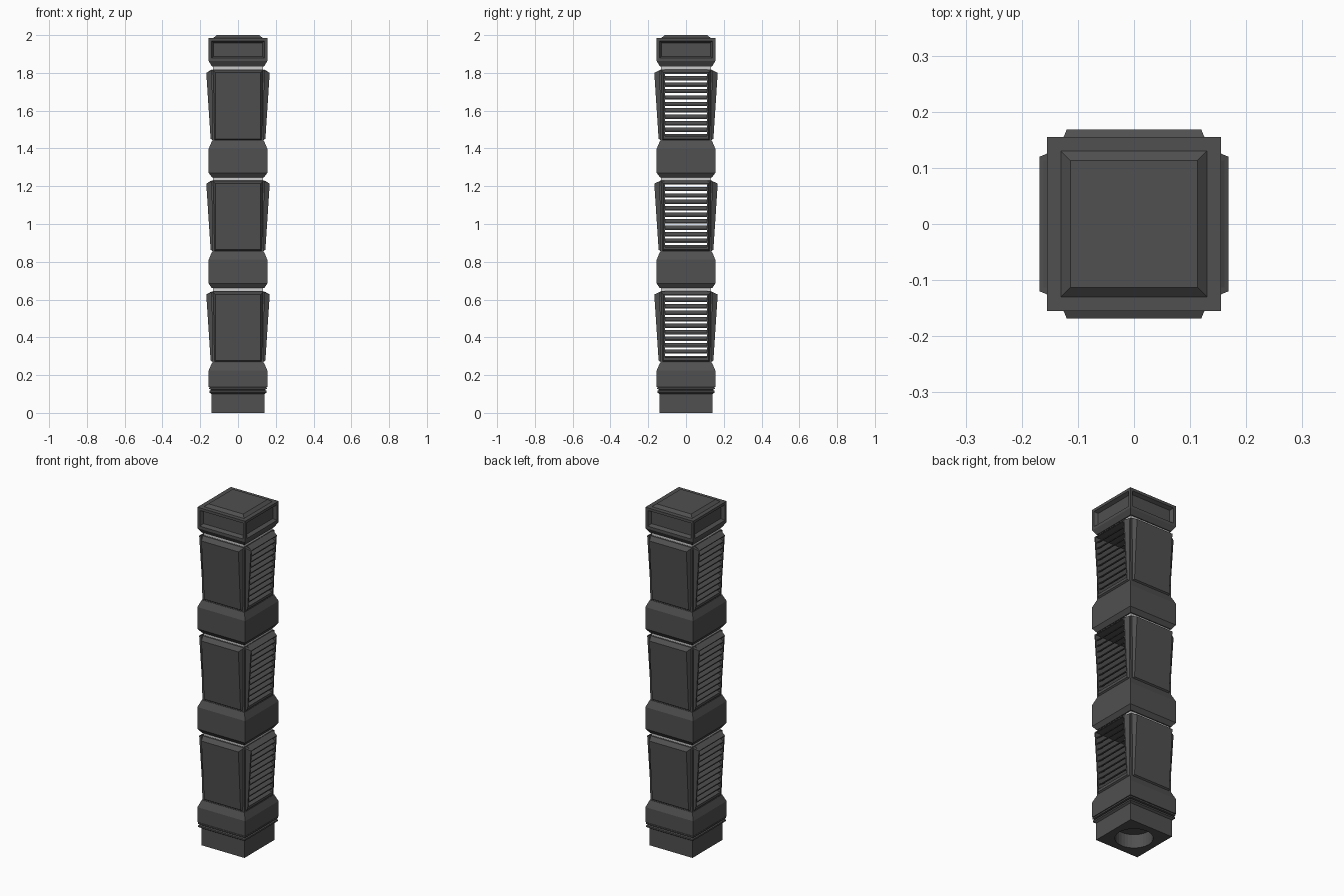
import bpy, bmesh, math
from mathutils import Matrix, Vector

if "Cube" in bpy.data.objects:
    bpy.data.objects.remove(bpy.data.objects["Cube"])


def material(name, v):
    m = bpy.data.materials.new(name)
    m.diffuse_color = (v, v, v, 1)
    m.use_nodes = True
    m.node_tree.nodes["Principled BSDF"].inputs["Base Color"].default_value = m.diffuse_color
    return m


DARK = material("dark_metal", 0.08)
LIGHT = material("pale_strip", 0.75)


def finish(name, bm, mat=DARK):
    bmesh.ops.recalc_face_normals(bm, faces=bm.faces)
    me = bpy.data.meshes.new(name)
    bm.to_mesh(me)
    bm.free()
    ob = bpy.data.objects.new(name, me)
    bpy.context.collection.objects.link(ob)
    me.materials.append(mat)
    return ob


def loft(rings):
    """Skin a list of four-corner rings and cap both ends."""
    bm = bmesh.new()
    vs = [[bm.verts.new(p) for p in r] for r in rings]
    for a, b in zip(vs, vs[1:]):
        for i in range(4):
            j = (i + 1) % 4
            bm.faces.new((a[i], a[j], b[j], b[i]))
    bm.faces.new(vs[0][::-1])
    bm.faces.new(vs[-1])
    return bm


def square_stack(profile):
    """Square column from (half width, z) pairs."""
    return loft([[(-h, -h, z), (h, -h, z), (h, h, z), (-h, h, z)] for h, z in profile])


def box(x, y, z0, z1):
    return loft([[(-x, -y, z), (x, -y, z), (x, y, z), (-x, y, z)] for z in (z0, z1)])


def cut(ob, cutter):
    cutter.hide_render = True
    cutter.hide_viewport = True
    cutter.display_type = 'WIRE'
    m = ob.modifiers.new("cut", 'BOOLEAN')
    m.object = cutter
    m.operation = 'DIFFERENCE'
    m.solver = 'EXACT'


def panel(name, z, angle):
    """Panel leaning outwards to the top, with chamfered borders."""
    inner = [(-.13, -.13, z - .385), (.13, -.13, z - .385), (.136, -.13, z - .008), (-.136, -.13, z - .008)]
    outer = [(-.118, -.145, z - .375), (.118, -.145, z - .375), (.12, -.168, z - .025), (-.12, -.168, z - .025)]
    bm = loft([inner, outer])
    bm.transform(Matrix.Rotation(angle, 4, 'Z'))
    return finish(name, bm)


# foot with stepped collar and round socket underneath
foot = finish("foot", square_stack([(.14, 0), (.14, .1), (.152, .108), (.152, .117), (.144, .12),
                                    (.144, .124), (.153, .126), (.153, .134), (.14, .14)]))
bm = bmesh.new()
bmesh.ops.create_cone(bm, cap_ends=True, segments=32, radius1=.1, radius2=.1, depth=.16)
cut(foot, finish("socket_cutter", bm))

STEP = .587
for k in range(3):
    top = .652 + k * STEP              # height of the pale strip
    z0 = top - STEP
    tag = f"_{k + 1}"
    # collar block
    low = [(.155, .137)] if k == 0 else [(.138, z0 + .008), (.155, z0 + .032)]
    finish("collar" + tag, square_stack(low + [(.155, z0 + .16), (.138, z0 + .2)]))
    # hollow shaft, open on both louvred sides
    shaft = finish("shaft" + tag, square_stack([(.136, z0 + .195), (.14, top - .02), (.134, top - .007)]))
    opening = finish("vent_cutter" + tag, box(.3, .112, top - .36, top - .028))
    cut(shaft, opening)
    # pale strip
    finish("pale_strip" + tag, square_stack([(.132, top - .008), (.132, top + .009)]), LIGHT)
    for s, side in enumerate(("front", "right", "back", "left")):
        p = panel(side + "_panel" + tag, top, s * math.pi / 2)
        if s % 2:
            cut(p, opening)
    # sloped louvre slats on both sides
    bm = bmesh.new()
    for i in range(11):
        z = top - .373 + i * .0342
        d = .143 + .023 * i / 10
        for sx in (1, -1):
            prof = [(d, z), (d, z + .006), (d - .026, z + .023), (d - .026, z + .017)]
            part = [[bm.verts.new((sx * x, y, h)) for x, h in prof] for y in (-.113, .113)]
            for a in range(4):
                b = (a + 1) % 4
                bm.faces.new((part[0][a], part[0][b], part[1][b], part[1][a]))
            bm.faces.new(part[0])
            bm.faces.new(part[1][::-1])
    finish("louvre_slats" + tag, bm)

# cap with a recess on every side and a raised lid
bm = square_stack([(.138, 1.834), (.155, 1.862), (.155, 1.985), (.13, 1.985), (.113, 2.0)])
bmesh.ops.recalc_face_normals(bm, faces=bm.faces)
sides = [f for f in bm.faces if abs(f.normal.z) < .01 and f.calc_area() > .01]
bmesh.ops.inset_individual(bm, faces=sides, thickness=.022)
bmesh.ops.inset_individual(bm, faces=sides, thickness=.014, depth=-.02)
finish("cap", bm)
